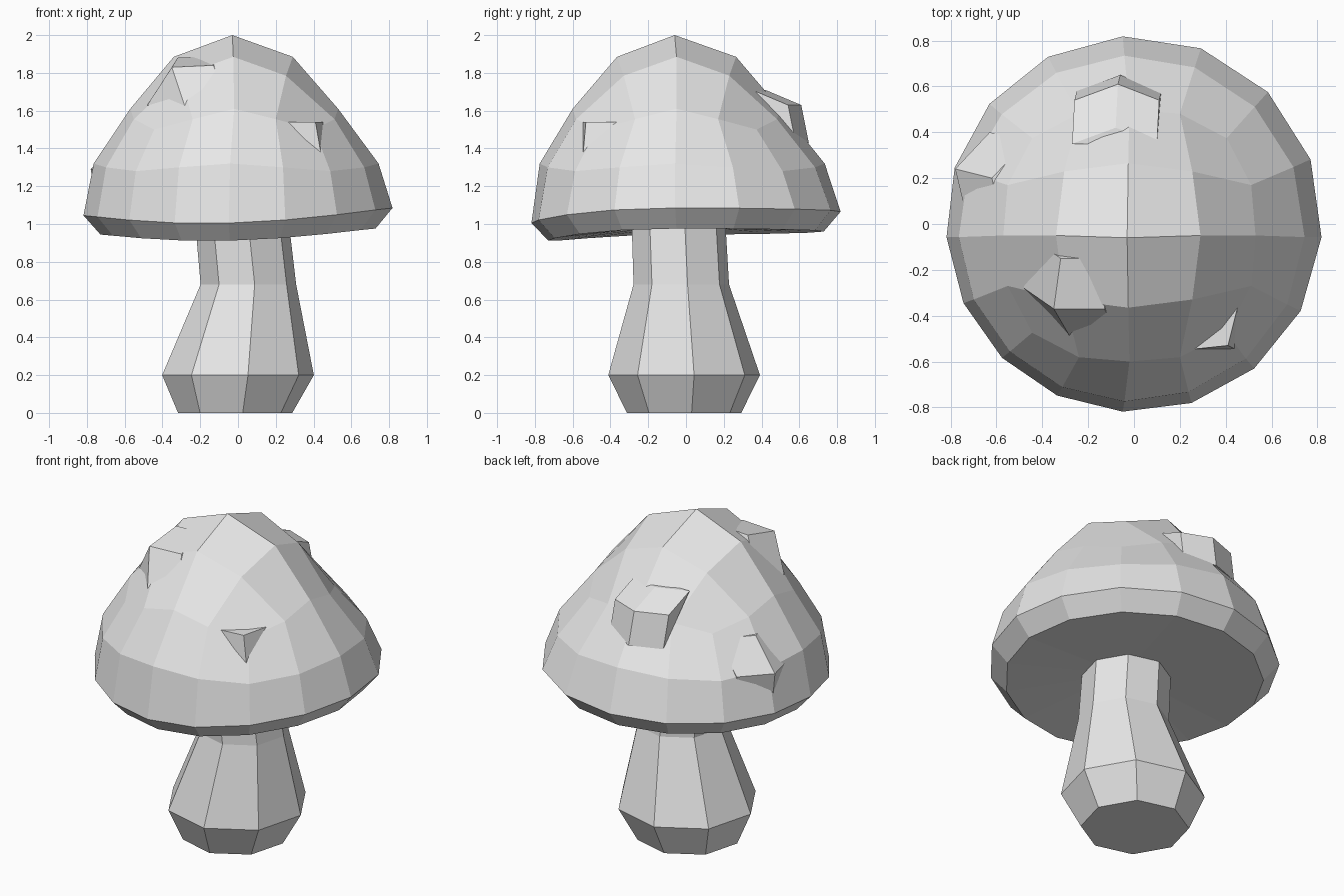
import bpy, bmesh
from math import sin, cos, pi, radians
from mathutils import Vector

cube = bpy.data.objects.get("Cube")
if cube:
    bpy.data.objects.remove(cube, do_unlink=True)

# One plain grey for everything
grey = bpy.data.materials.new("light_grey")
grey.use_nodes = True
grey.diffuse_color = (0.8, 0.8, 0.8, 1)
grey.node_tree.nodes["Principled BSDF"].inputs["Base Color"].default_value = (0.8, 0.8, 0.8, 1)


def finish(name, bm):
    """Turn a bmesh into a flat-shaded grey object."""
    bmesh.ops.recalc_face_normals(bm, faces=bm.faces)
    mesh = bpy.data.meshes.new(name)
    bm.to_mesh(mesh)
    bm.free()
    mesh.materials.append(grey)
    obj = bpy.data.objects.new(name, mesh)
    bpy.context.collection.objects.link(obj)
    return obj


def bridge(bm, lower, upper):
    n = len(lower)
    for i in range(n):
        j = (i + 1) % n
        bm.faces.new((lower[i], lower[j], upper[j], upper[i]))


# Stem: bent octagonal column; (centre x, centre y, radius, z)
bm = bmesh.new()
sections = [(-0.015, -0.01, 0.305, 0), (0, -0.01, 0.405, 0.2),
            (0.055, -0.025, 0.255, 0.68), (0.02, -0.04, 0.25, 1.02)]
rings = []
for cx, cy, r, z in sections:
    angles = [radians(7.5) + k * pi / 4 for k in range(8)]
    rings.append([bm.verts.new((cx + r * cos(a), cy + r * sin(a), z)) for a in angles])
for low, high in zip(rings, rings[1:]):
    bridge(bm, low, high)
bm.faces.new(rings[0])
bm.faces.new(rings[-1])
finish("stem", bm)


# Cap: rounded block with a 4 x 4 crown and sixteen sides
def cap_ring(bm, count, centre, r, z, swell=0.0, drop=0.0, droop=0.0, skew=0.0):
    """Ring whose diagonals swell outward and drop; the front droops."""
    verts = []
    for k in range(count):
        a = 2 * pi * k / count
        diagonal = sin(2 * a) ** 2
        b = a + skew * (0.06 * sin(a) - 0.07 * cos(a))
        rad = r + swell * diagonal
        height = z - drop * diagonal
        height += droop * (0.02 * cos(a) - 0.06 * max(0, -sin(a)) ** 2)
        verts.append(bm.verts.new((centre[0] + rad * cos(b), centre[1] + rad * sin(b), height)))
    return verts


bm = bmesh.new()
apex = bm.verts.new((-0.03, -0.06, 2.0))
inner = cap_ring(bm, 8, (-0.025, -0.05), 0.315, 1.885, swell=0.08, drop=0.1)
crown = cap_ring(bm, 16, (-0.02, -0.05), 0.55, 1.61, swell=0.05, drop=0.11)
for j in range(0, 8, 2):
    bm.faces.new((apex, inner[j], inner[j + 1], inner[(j + 2) % 8]))
for j in range(8):
    i, nxt = 2 * j, inner[(j + 1) % 8]
    if j % 2:
        bm.faces.new((inner[j], crown[i - 1], crown[i], crown[i + 1]))
        bm.faces.new((inner[j], crown[i + 1], crown[(i + 2) % 16], nxt))
    else:
        bm.faces.new((inner[j], crown[i], crown[i + 1], nxt))
shoulder = cap_ring(bm, 16, (-0.01, -0.02), 0.755, 1.32, drop=0.04, skew=0.7)
rim = cap_ring(bm, 16, (0, 0), 0.82, 1.065, droop=1, skew=1)
lip = cap_ring(bm, 16, (0, 0), 0.73, 0.96, droop=0.8, skew=1)
gills = cap_ring(bm, 16, (0.02, -0.04), 0.2, 0.98)
for low, high in ((shoulder, crown), (rim, shoulder), (lip, rim), (gills, lip)):
    bridge(bm, low, high)
bm.faces.new(gills)
finish("cap", bm)


# Bumps: blocky corners poking out of the cap, from a tip and its edges
def bump(name, tip, edges):
    bm = bmesh.new()
    tip = Vector(tip)
    edges = [Vector(e) for e in edges]
    points = [tip] + [tip + e for e in edges]
    points += [tip + e + edges[i - 1] for i, e in enumerate(edges)]
    verts = [bm.verts.new(p) for p in points]
    result = bmesh.ops.convex_hull(bm, input=verts)
    spare = [v for v in bm.verts if not v.link_faces]
    bmesh.ops.delete(bm, geom=spare, context='VERTS')
    bmesh.ops.dissolve_limit(bm, angle_limit=radians(2), verts=bm.verts, edges=bm.edges)
    finish(name, bm)


bump("bump_front_left", (0.41, -0.53, 1.54),
     [(-0.19, -0.02, 0), (0.05, 0.2, 0), (0.04, -0.02, -0.23)])
bump("bump_front_right", (-0.35, -0.37, 1.83),
     [(0.22, 0, 0.01), (0.03, 0.22, 0.05), (-0.13, 0.09, -0.2), (0.07, -0.12, -0.21)])
bump("bump_back", (-0.07, 0.61, 1.63),
     [(-0.19, -0.07, 0), (-0.01, -0.19, 0.08), (0.18, -0.07, 0), (0.01, 0.04, -0.2)])
bump("bump_right", (-0.78, 0.24, 1.29),
     [(0.16, -0.04, 0.18), (0.15, 0.16, 0), (0.03, -0.02, -0.18), (0.05, -0.21, 0)])
